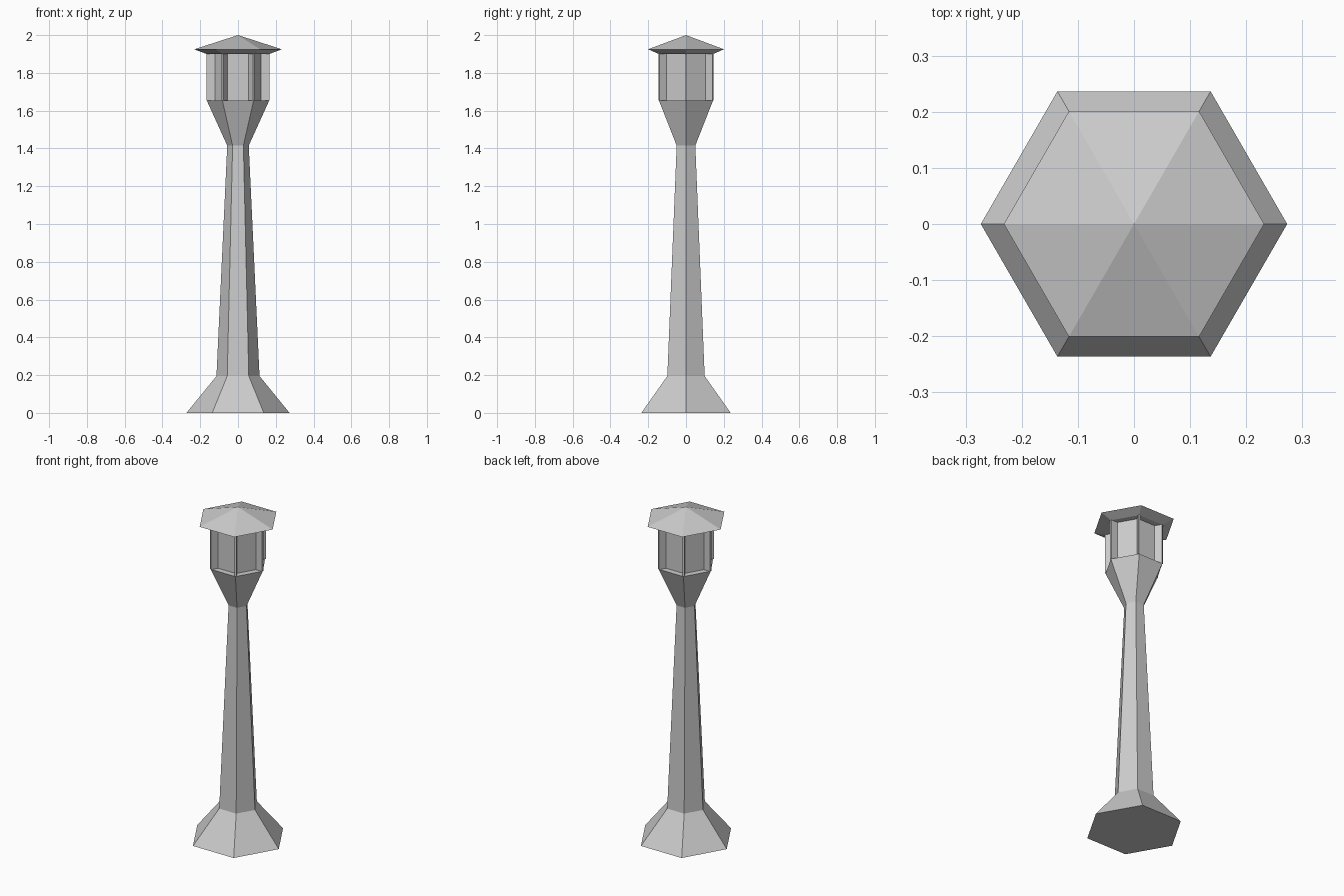
import bpy, bmesh
from math import cos, sin, pi
from mathutils import Matrix

cube = bpy.data.objects.get("Cube")
if cube:
    bpy.data.objects.remove(cube, do_unlink=True)

SIDES = 6
POST_BOTTOM, POST_TOP = 1.655, 1.905
RIM, GLASS = 0.166, 0.126

stone = bpy.data.materials.new("light_grey")
stone.use_nodes = True
stone.diffuse_color = (0.6, 0.6, 0.6, 1)
stone.node_tree.nodes["Principled BSDF"].inputs["Base Color"].default_value = (0.6, 0.6, 0.6, 1)


def add_object(name, bm):
    bmesh.ops.recalc_face_normals(bm, faces=bm.faces)
    mesh = bpy.data.meshes.new(name)
    bm.to_mesh(mesh)
    bm.free()
    mesh.materials.append(stone)
    bpy.context.collection.objects.link(bpy.data.objects.new(name, mesh))


def hex_loft(name, profile):
    """Stack hexagonal rings of (radius, height); radius zero makes an apex."""
    bm = bmesh.new()
    rings = []
    for r, z in profile:
        count = SIDES if r else 1
        rings.append([bm.verts.new((r * cos(2 * pi * i / SIDES), r * sin(2 * pi * i / SIDES), z))
                      for i in range(count)])
    for low, high in zip(rings, rings[1:]):
        for i in range(SIDES):
            j = (i + 1) % SIDES
            if len(high) == 1:
                bm.faces.new((low[i], low[j], high[0]))
            else:
                bm.faces.new((low[i], low[j], high[j], high[i]))
    for ring in (rings[0], rings[-1]):
        if len(ring) > 1:
            bm.faces.new(ring)
    add_object(name, bm)


# Flared foot, tapering column and lantern cup in one continuous body
hex_loft("lamp_column", [(0.273, 0), (0.114, 0.195), (0.057, 1.415), (RIM, POST_BOTTOM)])

# Recessed lantern core
hex_loft("lantern_glass", [(GLASS, POST_BOTTOM), (GLASS, POST_TOP)])

# Thin radial posts at the lantern corners
bm = bmesh.new()
inner = 0.1
for i in range(SIDES):
    place = (Matrix.Rotation(2 * pi * i / SIDES, 4, 'Z')
             @ Matrix.Translation(((inner + RIM) / 2, 0, (POST_BOTTOM + POST_TOP) / 2))
             @ Matrix.Diagonal((RIM - inner, 0.011, POST_TOP - POST_BOTTOM, 1)))
    bmesh.ops.create_cube(bm, size=1, matrix=place)
add_object("lantern_posts", bm)

# Shallow roof with sloping eaves
hex_loft("lantern_roof", [(RIM, 1.9), (0.232, 1.925), (0, 2)])
